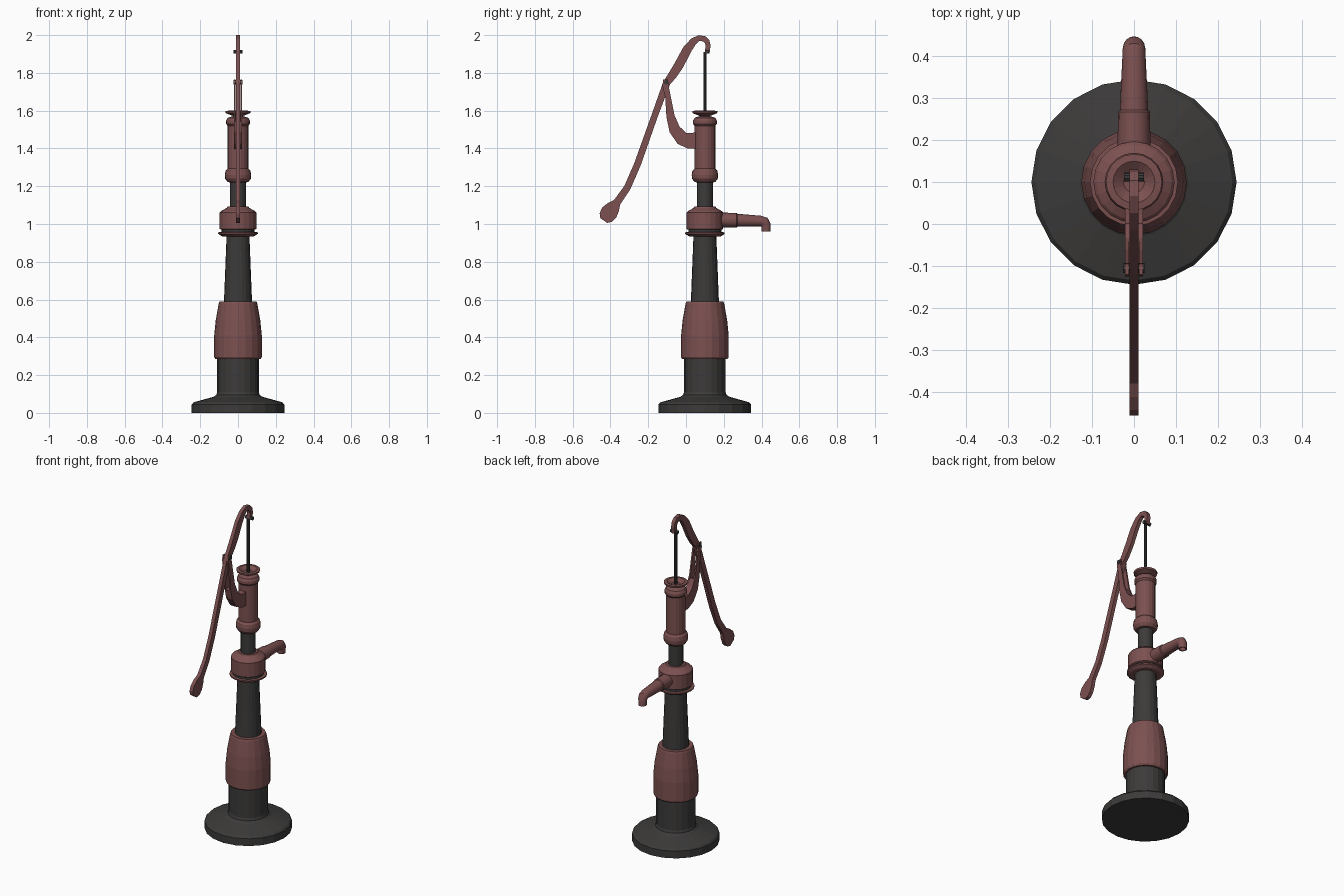
import bpy, bmesh
from math import sin, cos, pi, radians
from mathutils import Vector

AXIS_Y = 0.10


def material(name, rgb):
    m = bpy.data.materials.new(name)
    m.diffuse_color = (*rgb, 1)
    return m


RED = material("red_paint", (0.20, 0.08, 0.08))
DARK = material("dark_iron", (0.045, 0.043, 0.042))


def finish(name, bm, mat):
    bmesh.ops.recalc_face_normals(bm, faces=bm.faces)
    me = bpy.data.meshes.new(name)
    bm.to_mesh(me)
    bm.free()
    me.materials.append(mat)
    ob = bpy.data.objects.new(name, me)
    bpy.context.collection.objects.link(ob)
    return ob


def skin(name, rings, mat):
    """Bridge a list of point rings and cap both ends."""
    bm = bmesh.new()
    loops = [[bm.verts.new(p) for p in ring] for ring in rings]
    n = len(loops[0])
    for a, b in zip(loops, loops[1:]):
        for i in range(n):
            j = (i + 1) % n
            bm.faces.new((a[i], a[j], b[j], b[i]))
    bm.faces.new(loops[0])
    bm.faces.new(loops[-1])
    return finish(name, bm, mat)


def lathe(name, profile, mat, n=20):
    """Turn (radius, z) pairs around the pump axis."""
    return skin(name, [[(r * cos(2 * pi * i / n), AXIS_Y + r * sin(2 * pi * i / n), z)
                        for i in range(n)] for r, z in profile], mat)


def pipe(name, path, mat, n=16):
    """Round pipe in the YZ plane; path holds (y, z, radius, pitch in degrees)."""
    rings = []
    for y, z, r, pitch in path:
        a = radians(pitch)
        rings.append([(r * cos(2 * pi * i / n), y - r * sin(2 * pi * i / n) * sin(a),
                       z + r * sin(2 * pi * i / n) * cos(a)) for i in range(n)])
    return skin(name, rings, mat)


def ribbon(name, path, x0, x1, mat):
    """Flat bar in the YZ plane; path holds (y, z, half width)."""
    rings = []
    for i, (y, z, w) in enumerate(path):
        p, q = path[max(i - 1, 0)], path[min(i + 1, len(path) - 1)]
        t = Vector((q[0] - p[0], q[1] - p[1])).normalized()
        l, r = (y - t.y * w, z + t.x * w), (y + t.y * w, z - t.x * w)
        rings.append([(x0, *l), (x1, *l), (x1, *r), (x0, *r)])
    return skin(name, rings, mat)


def cross_pin(name, y, z, r, half, mat, n=10):
    return skin(name, [[(x, y + r * cos(2 * pi * i / n), z + r * sin(2 * pi * i / n))
                        for i in range(n)] for x in (-half, half)], mat)


# Base and pillar
lathe("base", [(0.245, 0), (0.245, 0.045), (0.235, 0.056), (0.13, 0.085), (0.115, 0.095),
               (0.11, 0.11), (0.11, 0.30)], DARK)
lathe("barrel_sleeve", [(0.11, 0.285), (0.12, 0.285), (0.126, 0.295), (0.126, 0.41),
                        (0.118, 0.49), (0.102, 0.58), (0.098, 0.59), (0.07, 0.59)], RED)
lathe("column", [(0.075, 0.57), (0.060, 0.95)], DARK)

# Spout collar
lathe("flange", [(0.06, 0.935), (0.085, 0.935), (0.105, 0.948), (0.105, 0.956), (0.07, 0.958)], RED)
lathe("gasket", [(0.088, 0.954), (0.088, 0.975)], DARK)
lathe("collar", [(0.09, 0.97), (0.097, 0.974), (0.097, 1.06), (0.09, 1.068),
                 (0.06, 1.085), (0.055, 1.093), (0.04, 1.093)], RED)

# Upper cylinder and its cup
lathe("neck", [(0.042, 1.07), (0.042, 1.24)], DARK)
lathe("cylinder", [(0.04, 1.22), (0.055, 1.222), (0.068, 1.24), (0.070, 1.26), (0.066, 1.282),
                   (0.055, 1.293), (0.055, 1.52), (0.063, 1.53), (0.063, 1.547),
                   (0.055, 1.562), (0.032, 1.57)], RED)
lathe("top_cup", [(0.028, 1.56), (0.03, 1.573), (0.065, 1.587), (0.067, 1.598), (0.05, 1.6),
                  (0.025, 1.582)], RED)

# Piston rod with a small fork head
lathe("piston_rod", [(0.009, 1.56), (0.009, 1.91)], DARK, 10)

# Spout
spout = pipe("spout", [(0.15, 1.022, 0.040, 0), (0.268, 1.020, 0.038, 0), (0.272, 1.020, 0.034, 0),
                       (0.395, 1.016, 0.028, 0), (0.415, 1.010, 0.028, -35),
                       (0.423, 0.995, 0.026, -70), (0.424, 0.960, 0.024, -90),
                       (0.424, 0.960, 0.018, -90), (0.422, 0.985, 0.018, -90)], RED)
spout.data.shade_smooth()
spout.data.set_sharp_from_angle(angle=radians(35))

# Lever handle, hook end first, rounded grip last
ribbon("handle", [(0.112, 1.905, 0.013), (0.117, 1.945, 0.013), (0.112, 1.965, 0.014),
                  (0.097, 1.980, 0.015), (0.070, 1.985, 0.015), (0.040, 1.967, 0.019),
                  (0.005, 1.922, 0.024), (-0.035, 1.845, 0.025), (-0.070, 1.790, 0.023),
                  (-0.103, 1.745, 0.019), (-0.167, 1.570, 0.017), (-0.257, 1.316, 0.018),
                  (-0.310, 1.194, 0.018), (-0.365, 1.115, 0.020), (-0.384, 1.090, 0.036),
                  (-0.407, 1.060, 0.046), (-0.424, 1.034, 0.040), (-0.435, 1.018, 0.022)],
       -0.011, 0.011, RED)

# Forked bracket carrying the lever
for side, x0, x1 in (("left", -0.021, -0.012), ("right", 0.012, 0.021)):
    ribbon("bracket_" + side, [(-0.108, 1.765, 0.013), (-0.109, 1.735, 0.016),
                               (-0.095, 1.670, 0.015), (-0.082, 1.570, 0.022),
                               (-0.060, 1.500, 0.030), (-0.022, 1.454, 0.037),
                               (0.015, 1.441, 0.042), (0.06, 1.441, 0.043)], x0, x1, RED)
ribbon("bracket_root", [(-0.078, 1.550, 0.022), (-0.060, 1.500, 0.030), (-0.022, 1.454, 0.037),
                        (0.015, 1.441, 0.042), (0.06, 1.441, 0.043)], -0.013, 0.013, RED)

# Pivot pins
cross_pin("pivot_pin", -0.105, 1.75, 0.012, 0.025, DARK)
cross_pin("hook_pin", 0.112, 1.912, 0.011, 0.024, DARK)
